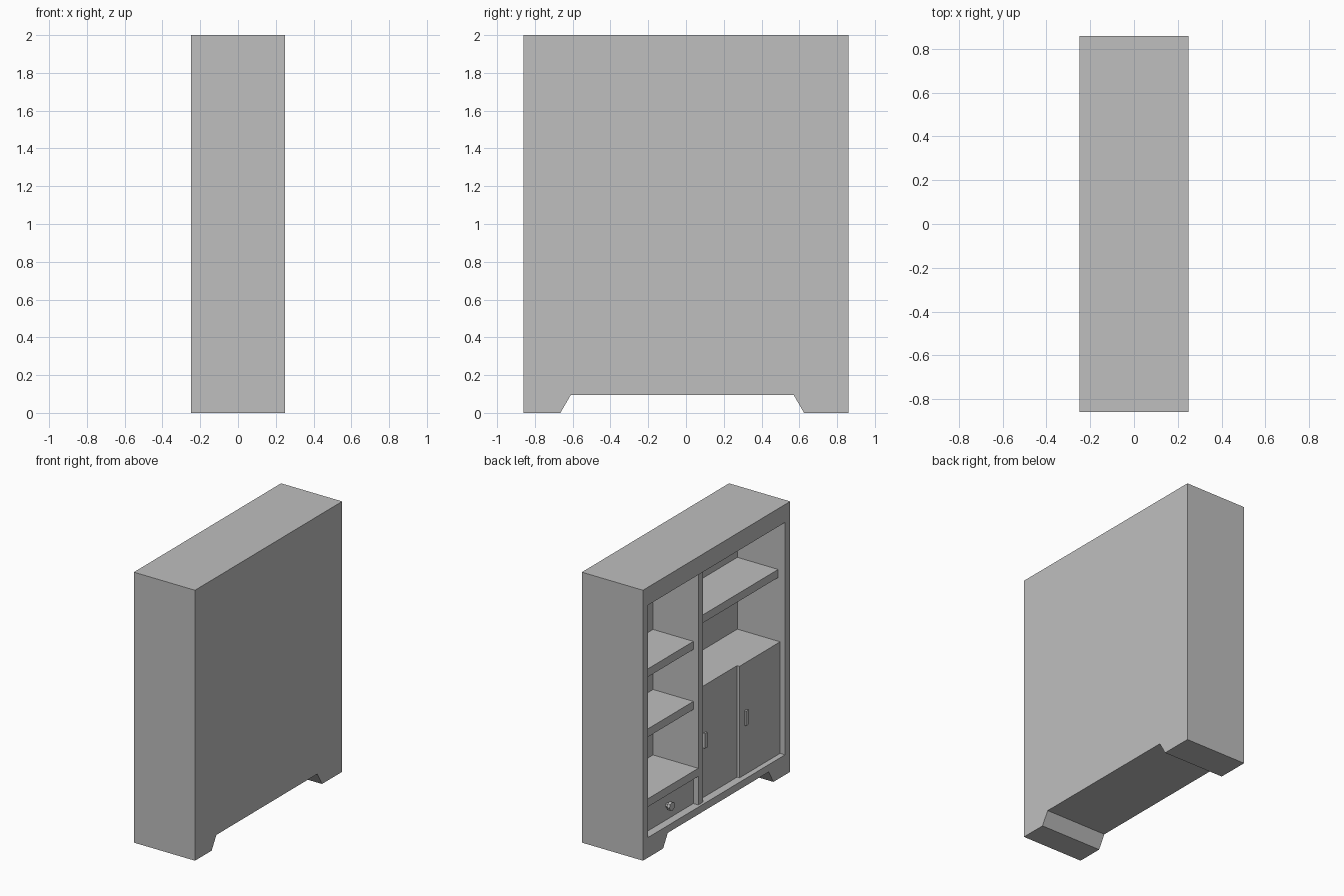
import bpy
import bmesh
import math

old = bpy.data.objects.get("Cube")
if old:
    bpy.data.objects.remove(old, do_unlink=True)

# Single plain colour
grey = bpy.data.materials.new("plain_grey")
grey.use_nodes = True
colour = (0.52, 0.52, 0.52, 1)
grey.diffuse_color = colour
grey.node_tree.nodes["Principled BSDF"].inputs["Base Color"].default_value = colour

FRONT = -0.25    # open face of the cabinet
BACK = 0.14      # inner face of the back panel
SIDE = 0.80      # inner face of the side walls
FLOOR, CEILING = 0.149, 1.867
DIV_LEFT, DIV_RIGHT = 0.185, 0.127
EMBED = 0.01     # how far boards run into the carcass


def finish(name, bm):
    bmesh.ops.recalc_face_normals(bm, faces=bm.faces)
    mesh = bpy.data.meshes.new(name)
    bm.to_mesh(mesh)
    bm.free()
    mesh.materials.append(grey)
    obj = bpy.data.objects.new(name, mesh)
    bpy.context.collection.objects.link(obj)
    return obj


def box(name, x, y, z):
    bm = bmesh.new()
    bmesh.ops.create_cube(bm, size=1)
    for v in bm.verts:
        for i, (a, b) in enumerate((x, y, z)):
            v.co[i] = (a + b) / 2 + v.co[i] * (b - a)
    return finish(name, bm)


def shelf(name, y, top, setback):
    return box(name, (FRONT + setback, BACK + EMBED), y, (top - 0.06, top))


# Carcass: outline with feet, extruded through the depth
outline = [(-0.86, 0), (-0.665, 0), (-0.61, 0.095), (0.57, 0.095),
           (0.625, 0), (0.86, 0), (0.86, 2), (-0.86, 2)]
bm = bmesh.new()
face = bm.faces.new([bm.verts.new((FRONT, y, z)) for y, z in outline])
solid = bmesh.ops.extrude_face_region(bm, geom=[face])
bmesh.ops.translate(bm, vec=(0.5, 0, 0),
                    verts=[g for g in solid["geom"] if isinstance(g, bmesh.types.BMVert)])
carcass = finish("carcass", bm)

# Hollow out the carcass
cutter = box("cavity_cutter", (FRONT - 0.1, BACK), (-SIDE, SIDE), (FLOOR, CEILING))
cutter.hide_render = True
cut = carcass.modifiers.new("cavity", 'BOOLEAN')
cut.operation = 'DIFFERENCE'
cut.solver = 'EXACT'
cut.object = cutter
bpy.context.view_layer.objects.active = carcass
bpy.ops.object.modifier_apply(modifier=cut.name)
bpy.data.objects.remove(cutter, do_unlink=True)

# Upright divider
box("divider", (FRONT + 0.02, BACK + EMBED), (DIV_RIGHT, DIV_LEFT),
    (FLOOR - EMBED, CEILING + EMBED))

# Shelves on both sides of the divider
narrow = (DIV_LEFT - EMBED, SIDE + EMBED)
wide = (-SIDE - EMBED, DIV_RIGHT + EMBED)
shelf("upper_narrow_shelf", narrow, 1.348, 0.06)
shelf("middle_narrow_shelf", narrow, 0.904, 0.06)
shelf("drawer_top_shelf", narrow, 0.42, 0.02)
shelf("wide_shelf", wide, 1.505, 0.056)

# Cupboard with two overlapping sliding doors
SPLIT, DOOR_TOP = -0.325, 0.974
box("cupboard_body", (FRONT + 0.08, BACK + EMBED), wide, (FLOOR - EMBED, DOOR_TOP))
doors = (("inner", 0.06, SPLIT - 0.03, DIV_RIGHT), ("outer", 0.04, -SIDE, SPLIT))
for label, setback, low, high in doors:
    x = FRONT + setback
    box(label + "_door", (x, FRONT + 0.085), (low, high), (FLOOR, DOOR_TOP))
    grip = high - 0.07
    box(label + "_door_handle", (x - 0.015, x + 0.005),
        (grip - 0.013, grip + 0.013), (0.515, 0.625))

# Drawer
DRAWER_X = FRONT + 0.06
box("drawer", (DRAWER_X, BACK), (DIV_LEFT, SIDE), (FLOOR, 0.328))


# Drawer knob: a thin stem and a wider faceted head
def knob_part(name, radius, near, far):
    bm = bmesh.new()
    bmesh.ops.create_cone(bm, cap_ends=True, segments=8, radius1=radius,
                          radius2=radius, depth=far - near)
    part = finish(name, bm)
    part.rotation_euler = (0, math.pi / 2, 0)
    part.location = (DRAWER_X - (near + far) / 2, (DIV_LEFT + SIDE) / 2, 0.255)


knob_part("knob_stem", 0.018, -0.005, 0.025)
knob_part("knob_head", 0.032, 0.02, 0.042)
